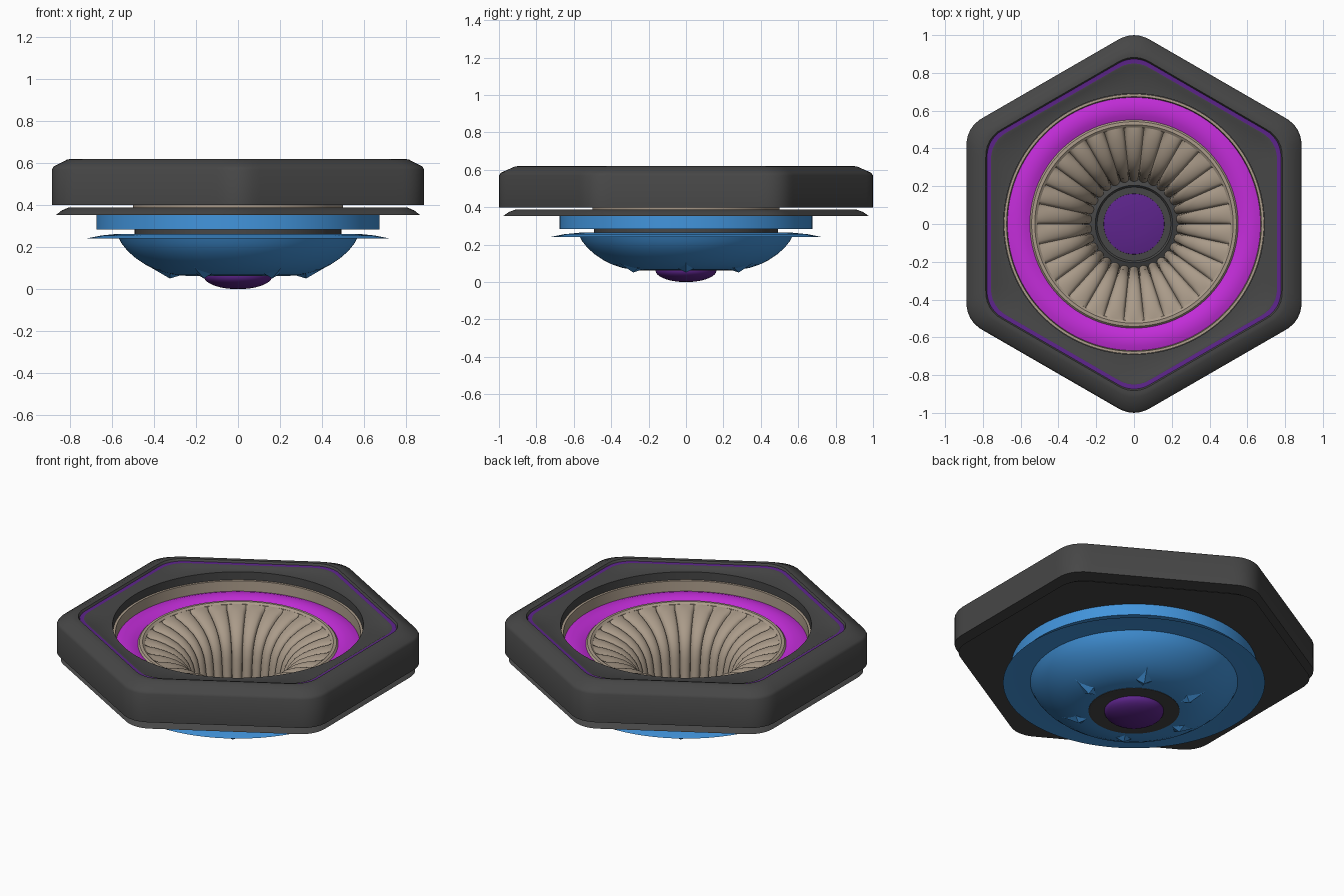
import bpy, bmesh, math

if "Cube" in bpy.data.objects:
    bpy.data.objects.remove(bpy.data.objects["Cube"])

def mat(name, rgb):
    m = bpy.data.materials.new(name)
    m.diffuse_color = (*rgb, 1)
    m.use_nodes = True
    m.node_tree.nodes["Principled BSDF"].inputs["Base Color"].default_value = m.diffuse_color
    return m

DARK = mat("charcoal", (0.062, 0.062, 0.062))
PURPLE = mat("deep purple", (0.11, 0.018, 0.26))
MAGENTA = mat("magenta", (0.55, 0.026, 0.70))
BEIGE = mat("warm beige", (0.40, 0.325, 0.25))
BLUE = mat("sky blue", (0.055, 0.30, 0.72))

def circle(r, t):
    return r

def hexagon(a, t, rc=0.157):
    """Polar radius of a round-cornered hexagon (apothem a, corners on +-y)."""
    step = math.pi / 3
    phi = abs((t - math.pi / 2 + step / 2) % step - step / 2)
    d = (a - rc) / math.cos(step / 2)
    tangent = math.atan2(rc * 0.5, d + rc * math.cos(step / 2))
    if phi > tangent:
        return a / math.cos(step / 2 - phi)
    return d * math.cos(phi) + math.sqrt(rc * rc - (d * math.sin(phi)) ** 2)

def finish(name, bm, mats, angle=35):
    bmesh.ops.remove_doubles(bm, verts=bm.verts, dist=1e-5)
    bmesh.ops.recalc_face_normals(bm, faces=bm.faces)
    me = bpy.data.meshes.new(name)
    bm.to_mesh(me)
    bm.free()
    ob = bpy.data.objects.new(name, me)
    bpy.context.collection.objects.link(ob)
    for m in mats:
        me.materials.append(m)
    bpy.ops.object.select_all(action='DESELECT')
    ob.select_set(True)
    bpy.context.view_layer.objects.active = ob
    bpy.ops.object.shade_smooth_by_angle(angle=math.radians(angle))
    return ob

def loft(name, rows, mats, shape=circle, n=144, closed=True, bands=None, relief=None, angle=35):
    """Sweep rows (size, z[, shape]) round z; bands maps row index to material."""
    bm = bmesh.new()
    rings = []
    for i, row in enumerate(rows):
        f = row[2] if len(row) > 2 else shape
        ring = []
        for k in range(n):
            t = math.tau * k / n
            r, z = f(row[0], t), row[1]
            if relief:
                dr, dz = relief(i, t)
                r, z = r + dr, z + dz
            ring.append(bm.verts.new((r * math.cos(t), r * math.sin(t), z)))
        rings.append(ring)
    for i in range(len(rows) if closed else len(rows) - 1):
        a, b = rings[i], rings[(i + 1) % len(rows)]
        for k in range(n):
            j = (k + 1) % n
            face = bm.faces.new((a[k], a[j], b[j], b[k]))
            face.material_index = (bands or {}).get(i, 0)
    return finish(name, bm, mats, angle)

# Hexagonal frame with a purple inlay line and a round opening
loft("hex_frame", [(0.887, 0.40), (0.887, 0.57), (0.878, 0.585), (0.815, 0.617),
                   (0.80, 0.62), (0.785, 0.62), (0.778, 0.608), (0.757, 0.606),
                   (0.750, 0.606), (0.735, 0.598), (0.69, 0.597, circle),
                   (0.69, 0.40, circle)],
     [DARK, PURPLE], hexagon, n=180, bands={6: 1})

# Thin flared hexagonal plate under the frame
loft("hex_skirt", [(0.868, 0.353), (0.84, 0.375), (0.81, 0.388),
                   (0.50, 0.388, circle), (0.50, 0.353, circle)],
     [DARK], hexagon, n=180)

# Beige lip and magenta ring in the opening
loft("beige_lip", [(0.688, 0.46), (0.688, 0.55), (0.674, 0.55), (0.668, 0.46)], [BEIGE])
loft("magenta_ring", [(0.675, 0.46), (0.675, 0.487), (0.645, 0.497), (0.61, 0.50),
                      (0.575, 0.494), (0.545, 0.48), (0.545, 0.46)], [MAGENTA])

# Rounded rim and neck carrying the funnel
loft("funnel_rim", [(0.552, 0.46), (0.552, 0.482), (0.542, 0.493), (0.525, 0.494),
                    (0.512, 0.484), (0.508, 0.46)], [BEIGE])
loft("beige_neck", [(0.51, 0.47), (0.50, 0.43), (0.50, 0.38)], [BEIGE], closed=False)
loft("dark_neck", [(0.492, 0.25), (0.492, 0.36)], [DARK], closed=False)

# Fluted trumpet-shaped funnel with 30 petals
profile = [(0.512, 0.484), (0.49, 0.482), (0.45, 0.473), (0.40, 0.455), (0.35, 0.43),
           (0.31, 0.398), (0.28, 0.36), (0.26, 0.32), (0.248, 0.27), (0.24, 0.21),
           (0.232, 0.15), (0.225, 0.10)]

def petals(i, t):
    p0, p1 = profile[max(i - 1, 0)], profile[min(i + 1, len(profile) - 1)]
    dr, dz = p1[0] - p0[0], p1[1] - p0[1]
    length = math.hypot(dr, dz)
    bump = abs(math.cos(15 * (t - math.pi / 2))) ** 0.4
    depth = 0.004 if i == 0 else 0.024
    h = -depth * (1 - bump)
    return h * dz / length, h * -dr / length

loft("fluted_funnel", profile, [BEIGE], n=420, closed=False, relief=petals, angle=50)

# Blue ring, flange and bowl
loft("blue_ring", [(0.675, 0.285), (0.675, 0.354), (0.49, 0.354), (0.49, 0.285)], [BLUE])
loft("blue_flange", [(0.72, 0.242), (0.65, 0.256), (0.57, 0.264), (0.48, 0.264),
                     (0.48, 0.246), (0.60, 0.248)], [BLUE])
loft("blue_bowl", [(0.572, 0.25), (0.555, 0.218), (0.525, 0.181), (0.485, 0.146),
                   (0.44, 0.116), (0.39, 0.092), (0.34, 0.076), (0.29, 0.067),
                   (0.245, 0.065)], [BLUE], closed=False)

# Six small fins on the underside of the bowl
bm = bmesh.new()
for k in range(6):
    a = k * math.pi / 3
    pts = [(0.26, 0, 0.070), (0.325, 0, 0.051), (0.43, 0, 0.112),
           (0.325, 0.05, 0.077), (0.325, -0.05, 0.077)]
    v = [bm.verts.new((x * math.cos(a) - y * math.sin(a),
                       x * math.sin(a) + y * math.cos(a), z)) for x, y, z in pts]
    for f in ((0, 1, 3), (1, 2, 3), (0, 4, 1), (1, 4, 2), (0, 3, 2, 4)):
        bm.faces.new([v[j] for j in f])
finish("bowl_fins", bm, [BLUE])

# Dark collar and purple lens at the bottom
loft("lens_collar", [(0.25, 0.063), (0.25, 0.085), (0.205, 0.105), (0.195, 0.092),
                     (0.15, 0.092), (0.15, 0.066), (0.18, 0.063)], [DARK])
lens = [(0.163 * math.cos(q), 0.062 + 0.062 * math.sin(q))
        for q in (math.radians(d) for d in range(-90, 1, 10))]
lens += [(0.16, 0.098), (0.12, 0.106), (0.06, 0.111), (0, 0.112)]
loft("purple_lens", lens, [PURPLE], closed=False, n=96)
